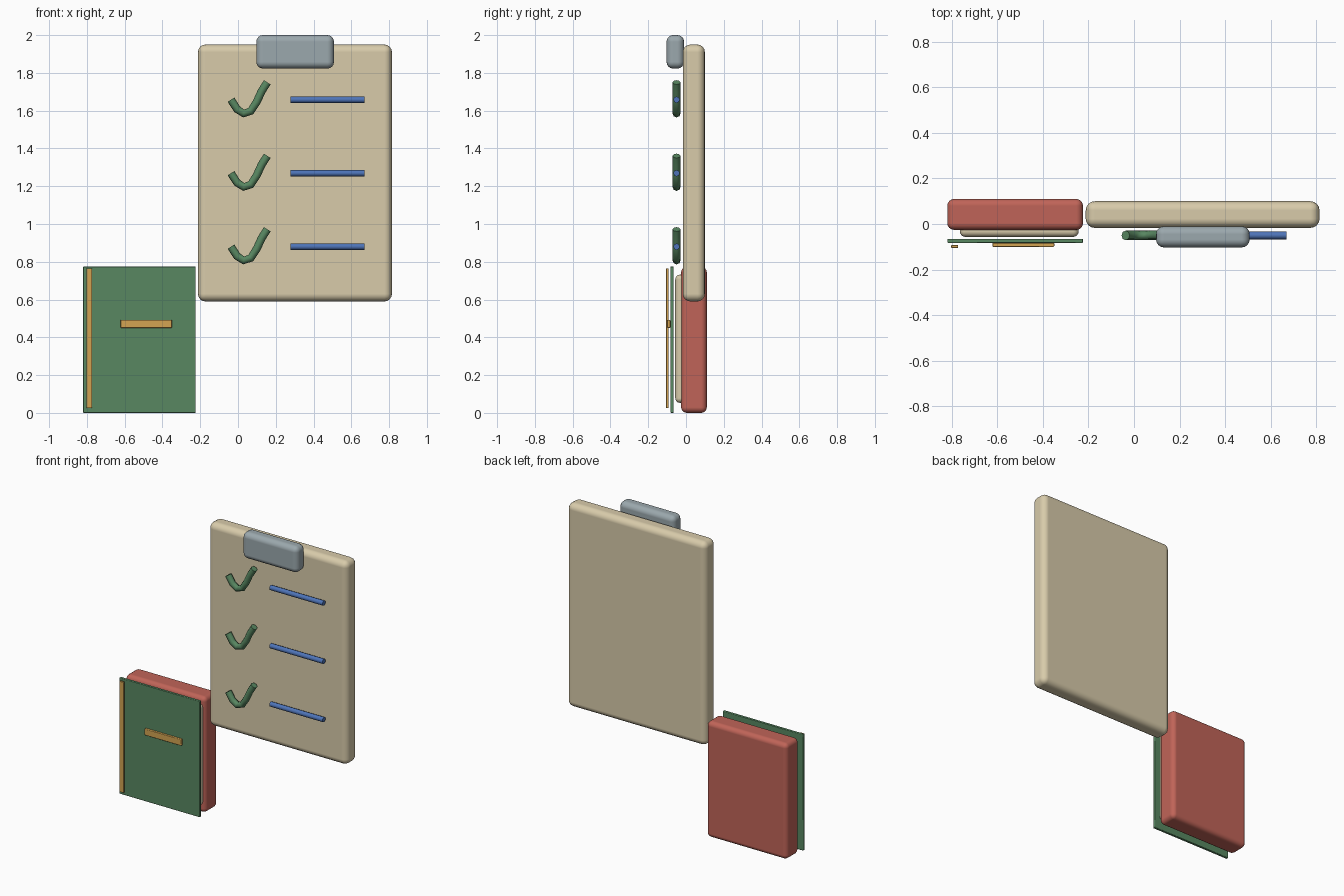
import bpy
import bmesh
from mathutils import Vector

cube = bpy.data.objects.get("Cube")
if cube:
    bpy.data.objects.remove(cube, do_unlink=True)


def material(name, srgb):
    """Flat material from 0-255 display values, stored as linear."""
    lin = [((c / 255 + 0.055) / 1.055) ** 2.4 for c in srgb] + [1.0]
    mat = bpy.data.materials.new(name)
    mat.use_nodes = True
    mat.diffuse_color = lin
    mat.node_tree.nodes["Principled BSDF"].inputs["Base Color"].default_value = lin
    return mat


cream = material("cream", (216, 203, 170))
green = material("green", (88, 135, 97))
red = material("red", (192, 100, 88))
steel = material("steel grey", (155, 168, 173))
blue = material("blue", (78, 116, 184))
gold = material("gold", (212, 164, 82))


def box(name, x, y, z, mat, bevel=0.0, segments=4):
    """Box spanning the given ranges, with optional rounded edges."""
    lo, hi = Vector((x[0], y[0], z[0])), Vector((x[1], y[1], z[1]))
    bm = bmesh.new()
    bmesh.ops.create_cube(bm, size=1)
    bmesh.ops.scale(bm, vec=hi - lo, verts=bm.verts)
    mesh = bpy.data.meshes.new(name)
    bm.to_mesh(mesh)
    bm.free()
    mesh.materials.append(mat)
    obj = bpy.data.objects.new(name, mesh)
    obj.location = (lo + hi) / 2
    bpy.context.collection.objects.link(obj)
    if bevel:
        mod = obj.modifiers.new("rounding", "BEVEL")
        mod.width = bevel
        mod.segments = segments
        mod.limit_method = "NONE"
        mod.harden_normals = True
        for poly in mesh.polygons:
            poly.use_smooth = True
    return obj


def tube(name, points, y, radius, mat):
    """Capped round tube through points in the x-z plane."""
    curve = bpy.data.curves.new(name, "CURVE")
    curve.dimensions = "3D"
    curve.bevel_depth = radius
    curve.bevel_resolution = 2
    curve.use_fill_caps = True
    spline = curve.splines.new("POLY")
    spline.points.add(len(points) - 1)
    for p, (px, pz) in zip(spline.points, points):
        p.co = (px, y, pz, 1)
    curve.materials.append(mat)
    obj = bpy.data.objects.new(name, curve)
    bpy.context.collection.objects.link(obj)
    return obj


# Clipboard
box("board", (-0.212, 0.815), (-0.017, 0.1), (0.59, 1.95), cream, 0.04)
box("clip", (0.097, 0.508), (-0.103, -0.01), (1.823, 2.0), steel, 0.035)

# Checklist rows: a tick and a line each
tick = [(-0.037, 0.0), (-0.005, -0.05), (0.03, -0.073), (0.068, -0.06),
        (0.1, -0.01), (0.125, 0.045), (0.155, 0.092)]
for row in range(3):
    z = 1.658 - 0.389 * row
    tube(f"tick_{row + 1}", [(px, z + pz) for px, pz in tick], -0.05, 0.021, green)
    tube(f"line_{row + 1}", [(0.278, z), (0.67, z)], -0.05, 0.017, blue)

# Book, standing beside the clipboard
box("book_back", (-0.82, -0.224), (-0.026, 0.11), (0.003, 0.777), red, 0.03)
box("book_pages", (-0.765, -0.243), (-0.057, 0.02), (0.053, 0.732), cream, 0.025)
box("book_cover", (-0.82, -0.224), (-0.083, -0.065), (0.003, 0.778), green, 0.003, 1)
box("spine_strip", (-0.803, -0.772), (-0.106, -0.092), (0.025, 0.765), gold, 0.003, 1)
box("title_bar", (-0.622, -0.35), (-0.1, -0.083), (0.45, 0.493), gold, 0.003, 1)

# Rest the base exactly on the ground
for obj in bpy.context.scene.objects:
    if obj.name.startswith("book_back") or obj.name.startswith("book_cover"):
        obj.location.z -= 0.003
